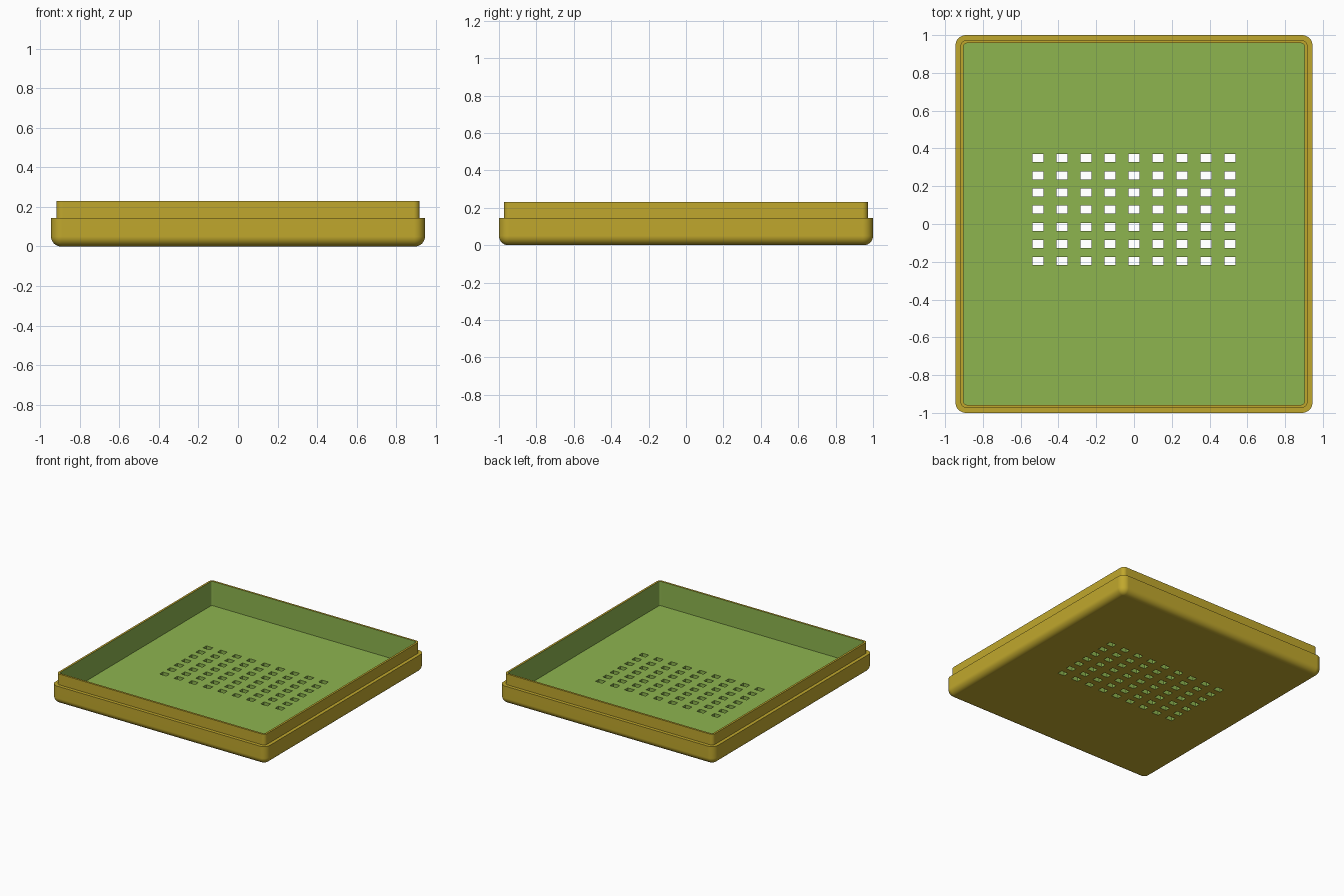
import bpy, bmesh, math

if "Cube" in bpy.data.objects:
    bpy.data.objects.remove(bpy.data.objects["Cube"])

HX, HY = 0.945, 1.0          # outer half sizes
R, FILLET, SEG = 0.055, 0.05, 8
FLOOR, STEP, TOP = 0.037, 0.145, 0.23


def make_mat(name, rgb):
    m = bpy.data.materials.new(name)
    m.diffuse_color = (*rgb, 1)
    m.use_nodes = True
    m.node_tree.nodes["Principled BSDF"].inputs["Base Color"].default_value = m.diffuse_color
    return m


yellow = make_mat("mustard yellow", (0.53, 0.39, 0.026))
green = make_mat("leaf green", (0.27, 0.46, 0.078))


def make_object(name, bm):
    me = bpy.data.meshes.new(name)
    bmesh.ops.recalc_face_normals(bm, faces=bm.faces)
    bm.to_mesh(me)
    bm.free()
    ob = bpy.data.objects.new(name, me)
    bpy.context.collection.objects.link(ob)
    me.materials.append(yellow)
    me.materials.append(green)
    return ob


def ring(bm, inset, r, z):
    """Rounded rectangle of vertices, inset from the outer size."""
    hx, hy = HX - inset, HY - inset
    verts = []
    for k, (sx, sy) in enumerate([(1, 1), (-1, 1), (-1, -1), (1, -1)]):
        for i in range(SEG + 1):
            a = math.pi / 2 * (k + i / SEG)
            verts.append(bm.verts.new((sx * (hx - r) + r * math.cos(a),
                                       sy * (hy - r) + r * math.sin(a), z)))
    return verts


# Tray shell: rounded bottom edge, outer wall, ledge, lip, inside wall
bm = bmesh.new()
levels = []
for i in range(SEG + 1):
    a = math.pi / 2 * i / SEG
    d = FILLET * (1 - math.sin(a))
    levels.append((d, R - d, FILLET * (1 - math.cos(a))))
levels += [(0, R, STEP), (0.027, 0.03, STEP), (0.027, 0.03, TOP),
           (0.043, 0.015, TOP), (0.043, 0.015, FLOOR)]
rings = [ring(bm, *lv) for lv in levels]
n = len(rings[0])
for j, (a, b) in enumerate(zip(rings, rings[1:])):
    for i in range(n):
        f = bm.faces.new((a[i], a[(i + 1) % n], b[(i + 1) % n], b[i]))
        f.material_index = 1 if j == len(rings) - 2 else 0
bm.faces.new(rings[0])
bm.faces.new(rings[-1]).material_index = 1
tray = make_object("tray", bm)

# Cutter for the 9 x 7 grid of vent holes
bm = bmesh.new()
for i in range(9):
    for j in range(7):
        res = bmesh.ops.create_cube(bm, size=1)
        bmesh.ops.scale(bm, verts=res["verts"], vec=(0.058, 0.042, 0.12))
        bmesh.ops.translate(bm, verts=res["verts"],
                            vec=((i - 4) * 0.127, 0.076 + (j - 3) * 0.0908, 0.02))
for f in bm.faces:
    f.material_index = 1
cutter = make_object("vent_cutter", bm)
cutter.hide_render = True
cutter.hide_set(True)

# Smooth the rounded edges, keep the crisp ones, cut the vents
bpy.context.view_layer.objects.active = tray
tray.select_set(True)
bpy.ops.object.shade_smooth_by_angle(angle=math.radians(35))
cut = tray.modifiers.new("vents", 'BOOLEAN')
cut.operation = 'DIFFERENCE'
cut.solver = 'EXACT'
cut.object = cutter
bpy.ops.object.modifier_apply(modifier=cut.name)
bpy.data.objects.remove(cutter)
bpy.ops.object.shade_smooth_by_angle(angle=math.radians(35))
wn = tray.modifiers.new("flat_walls", 'WEIGHTED_NORMAL')
wn.keep_sharp = True
